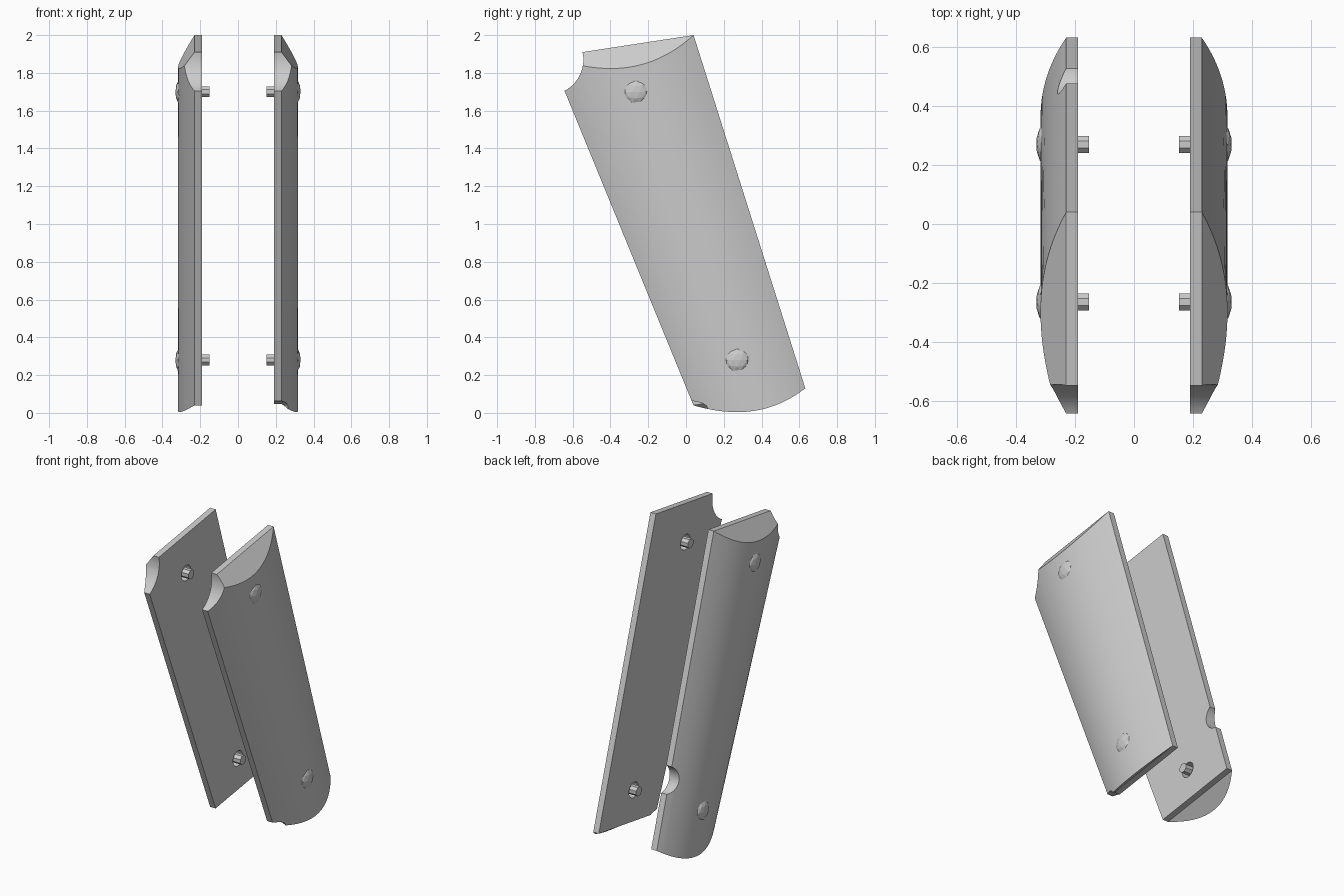
import bpy, bmesh
from math import sin, cos, pi, radians
from mathutils import Matrix

if "Cube" in bpy.data.objects:
    bpy.data.objects.remove(bpy.data.objects["Cube"])

grey = bpy.data.materials.new("plain_grey")
grey.use_nodes = True
grey.diffuse_color = (0.6, 0.6, 0.6, 1)
grey.node_tree.nodes["Principled BSDF"].inputs["Base Color"].default_value = (0.6, 0.6, 0.6, 1)

INNER, EDGE, BULGE = 0.19, 0.23, 0.087   # inner face, thin edge, extra thickness mid-panel
COLUMNS = 28
SCREWS = [(-0.265, 1.70), (0.27, 0.28)]  # (y, z)


def finish(name, bm):
    bmesh.ops.recalc_face_normals(bm, faces=bm.faces)
    mesh = bpy.data.meshes.new(name)
    bm.to_mesh(mesh)
    bm.free()
    mesh.materials.append(grey)
    obj = bpy.data.objects.new(name, mesh)
    bpy.context.collection.objects.link(obj)
    return obj


def prism(name, outline, x0, x1):
    """Extrude a (y, z) outline along x."""
    bm = bmesh.new()
    face = bm.faces.new([bm.verts.new((x0, y, z)) for y, z in outline])
    out = bmesh.ops.extrude_face_region(bm, geom=[face])
    moved = [v for v in out["geom"] if isinstance(v, bmesh.types.BMVert)]
    bmesh.ops.translate(bm, verts=moved, vec=(x1 - x0, 0, 0))
    return finish(name, bm)


def circle(y, z, r, n):
    return [(y + r * cos(2 * pi * (i + 0.5) / n), z + r * sin(2 * pi * (i + 0.5) / n)) for i in range(n)]


def select(obj):
    bpy.ops.object.select_all(action="DESELECT")
    obj.select_set(True)
    bpy.context.view_layer.objects.active = obj


def cut(obj, outline, x0, x1):
    cutter = prism("cutter", outline, x0, x1)
    cutter.hide_render = True
    mod = obj.modifiers.new("cut", "BOOLEAN")
    mod.operation, mod.solver, mod.object = "DIFFERENCE", "EXACT", cutter
    select(obj)
    bpy.ops.object.modifier_apply(modifier=mod.name)
    bpy.data.objects.remove(cutter)


def column(t, side):
    """Section points at fraction t from front edge to back edge."""
    # y = a + b * z follows the tapering front and back edges
    a = (1 - t) * 0.056 + t * 0.673
    b = (1 - t) * -0.41 + t * -0.3165
    x_out = EDGE + BULGE * (1 - (2 * t - 1) ** 2)

    def point(x, base, slant):
        # end planes rise gently to the back and slope down outwards
        m = 0.153
        z = (base + m * (a - 0.04) - slant * max(0, x - EDGE)) / (1 - m * b)
        return (side * x, a + b * z, z)

    return [point(INNER, 0.04, 0.9), point(EDGE, 0.04, 0.9), point(x_out, 0.04, 0.9),
            point(x_out, 2.0, 1.35), point(EDGE, 2.0, 1.35), point(INNER, 2.0, 1.35)]


def panel(name, side):
    bm = bmesh.new()
    cols = [[bm.verts.new(p) for p in column(i / COLUMNS, side)] for i in range(COLUMNS + 1)]
    for c, d in zip(cols, cols[1:]):
        for i in range(6):
            j = (i + 1) % 6
            bm.faces.new((c[i], c[j], d[j], d[i]))
    for c in (cols[0], cols[-1]):
        bm.faces.new(c)
    bmesh.ops.remove_doubles(bm, verts=bm.verts, dist=1e-5)
    bmesh.ops.dissolve_limit(bm, angle_limit=0.002, verts=bm.verts, edges=bm.edges)
    return finish(name, bm)


for label, side in (("left", 1), ("right", -1)):
    grip = panel(label + "_grip_panel", side)
    # scooped upper front corner
    cut(grip, circle(-0.73, 1.87, 0.187, 40), side * 0.1, side * 0.5)
    # screw holes open to the inner face
    for y, z in SCREWS:
        cut(grip, circle(y, z, 0.05, 16), side * 0.1, side * 0.29)
    if side > 0:
        # relieved lower front corner
        cut(grip, [(-0.1, -0.1), (-0.1, 0.07), (0.04, 0.062), (0.085, 0.053),
                   (0.108, 0.038), (0.12, 0.015), (0.125, -0.1)], 0.1, 0.5)
    else:
        # round bite in the back edge
        cut(grip, circle(0.53, 0.55, 0.09, 32), -0.1, -0.5)
    select(grip)
    bpy.ops.object.shade_smooth_by_angle(angle=radians(20))

    for place, (y, z) in zip(("upper", "lower"), SCREWS):
        prism(f"{label}_{place}_screw_shank", circle(y, z, 0.031, 8), side * 0.152, side * 0.3)
        # low domed screw head
        bm = bmesh.new()
        bmesh.ops.create_icosphere(bm, subdivisions=2, radius=1)
        bmesh.ops.transform(bm, verts=bm.verts, matrix=Matrix.Translation((side * 0.303, y, z))
                            @ Matrix.Diagonal((0.029, 0.067, 0.067, 1)))
        finish(f"{label}_{place}_screw_head", bm)
